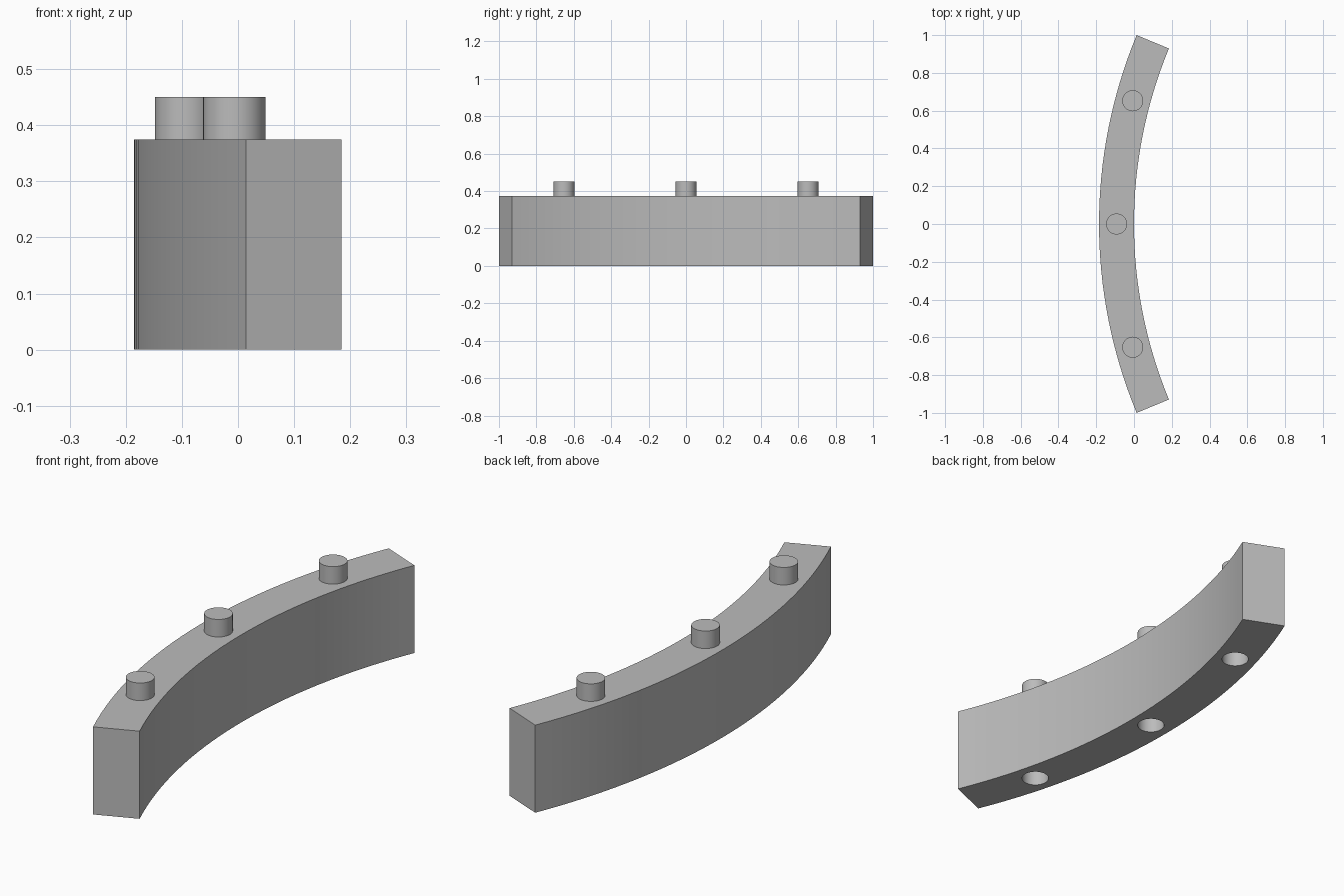
import bpy
import bmesh
from math import sin, cos, radians

cube = bpy.data.objects.get("Cube")
if cube:
    bpy.data.objects.remove(cube, do_unlink=True)

OUTER, INNER, CENTRE_X = 2.613, 2.428, 2.428
HALF_ANGLE, SEGMENTS = 22.5, 32
HEIGHT, PEG_TOP = 0.375, 0.45
PEG_RADIUS, HOLE_DEPTH = 0.0555, 0.08

# Material
grey = bpy.data.materials.new("light_grey")
grey.use_nodes = True
colour = (0.5, 0.5, 0.5, 1)
grey.diffuse_color = colour
grey.node_tree.nodes["Principled BSDF"].inputs["Base Color"].default_value = colour


def arc_point(radius, degrees, z=0):
    a = radians(degrees)
    return (CENTRE_X - radius * cos(a), radius * sin(a), z)


def smooth(obj):
    bpy.ops.object.select_all(action="DESELECT")
    obj.select_set(True)
    bpy.context.view_layer.objects.active = obj
    bpy.ops.object.shade_smooth_by_angle(angle=radians(20))


def cylinder(name, degrees, bottom, top):
    x, y, _ = arc_point((OUTER + INNER) / 2, degrees)
    bpy.ops.mesh.primitive_cylinder_add(
        vertices=48, radius=PEG_RADIUS, depth=top - bottom,
        location=(x, y, (bottom + top) / 2))
    obj = bpy.context.object
    obj.name = name
    obj.data.materials.append(grey)
    return obj


# Curved block: arc outline pushed up to full height
angles = [HALF_ANGLE * (2 * i / SEGMENTS - 1) for i in range(SEGMENTS + 1)]
outline = [arc_point(OUTER, a) for a in angles]
outline += [arc_point(INNER, a) for a in reversed(angles)]
bm = bmesh.new()
base = bm.faces.new([bm.verts.new(p) for p in outline])
pushed = bmesh.ops.extrude_face_region(bm, geom=[base])["geom"]
top_verts = [v for v in pushed if isinstance(v, bmesh.types.BMVert)]
bmesh.ops.translate(bm, verts=top_verts, vec=(0, 0, HEIGHT))
bmesh.ops.recalc_face_normals(bm, faces=bm.faces)
mesh = bpy.data.meshes.new("curved_block")
bm.to_mesh(mesh)
bm.free()
mesh.materials.append(grey)
block = bpy.data.objects.new("curved_block", mesh)
bpy.context.collection.objects.link(block)

# Pegs on top, matching sockets cut underneath
for label, degrees in (("front", -15), ("middle", 0), ("back", 15)):
    smooth(cylinder(label + "_peg", degrees, HEIGHT, PEG_TOP))
    cutter = cylinder(label + "_socket_cutter", degrees, -HOLE_DEPTH, HOLE_DEPTH)
    cutter.hide_render = True
    cut = block.modifiers.new(label + "_socket", "BOOLEAN")
    cut.operation = "DIFFERENCE"
    cut.solver = "EXACT"
    cut.object = cutter
    bpy.context.view_layer.objects.active = block
    bpy.ops.object.modifier_apply(modifier=cut.name)
    bpy.data.objects.remove(cutter, do_unlink=True)

smooth(block)
